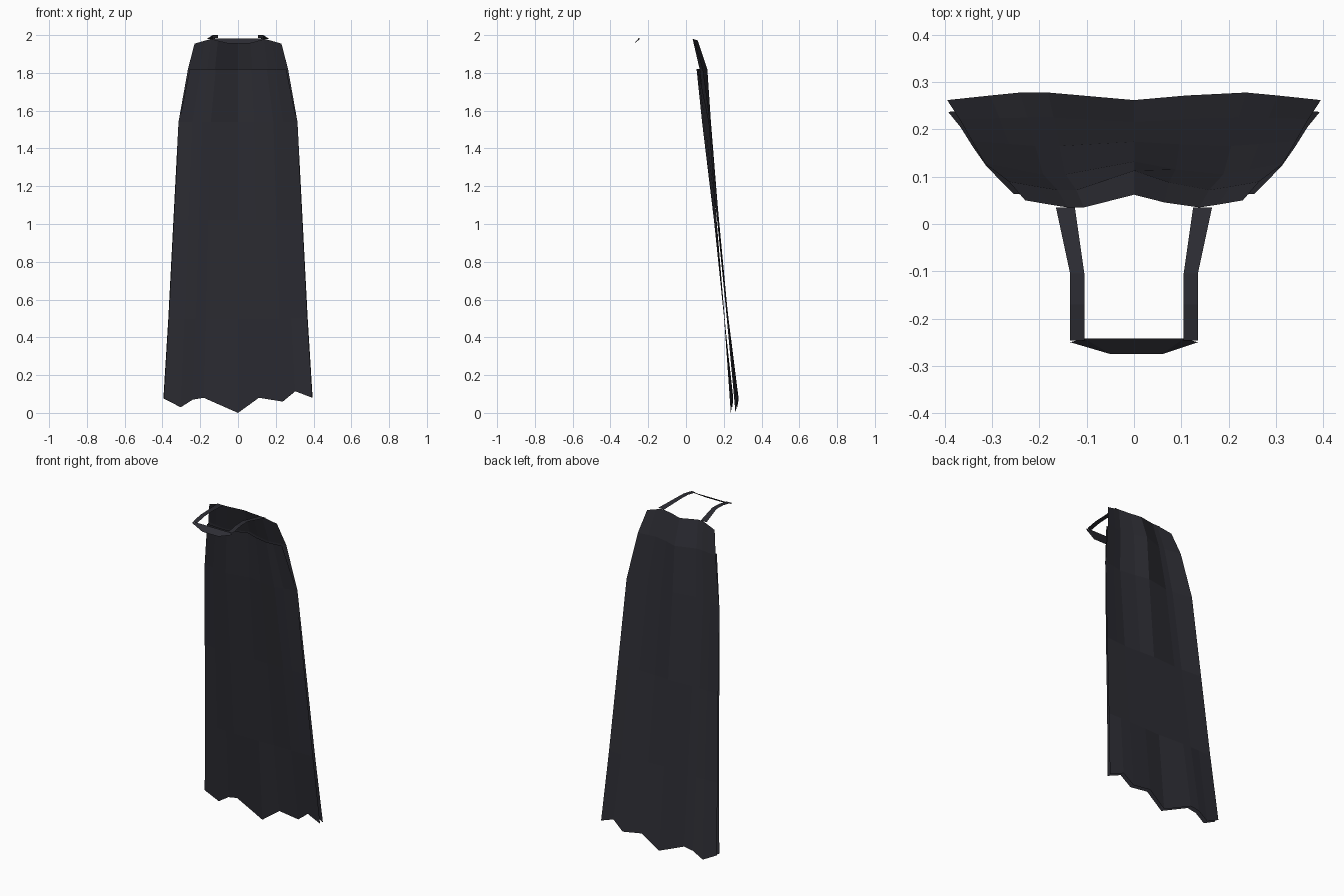
import bpy

# One dark cloth colour
cloth = bpy.data.materials.new("dark charcoal cloth")
cloth.diffuse_color = (0.026, 0.026, 0.034, 1)


def make(name, verts, faces):
    mesh = bpy.data.meshes.new(name)
    mesh.from_pydata(verts, [], faces)
    mesh.materials.append(cloth)
    mesh.update()
    obj = bpy.data.objects.new(name, mesh)
    bpy.context.collection.objects.link(obj)
    return obj


def grid_faces(rows, cols):
    return [(r * cols + c, r * cols + c + 1, (r + 1) * cols + c + 1, (r + 1) * cols + c)
            for r in range(rows - 1) for c in range(cols - 1)]


# Fold columns as fractions of the half width, and the ragged hem heights
COLS = [-1, -0.77, -0.61, -0.46, 0, 0.28, 0.6, 0.77, 1]
HEM = [0.077, 0.03, 0.07, 0.08, 0.0, 0.08, 0.06, 0.115, 0.08]


def fold(f, centre, valley, edge):
    """Depth across the cloth: centre, then fold valley, then side edge."""
    f = abs(f)
    if f < 0.46:
        return centre + (valley - centre) * f / 0.46
    if f <= 0.62:
        return valley
    return valley + (edge - valley) * (f - 0.62) / 0.38


def sheet(name, rows):
    verts = []
    for z, half, centre, valley, edge in rows:
        for f, hem in zip(COLS, HEM):
            height = hem if z == 0 else z
            if z > 1.9:  # neckline dips at the middle and the shoulders
                height = fold(f, 1.972, 1.98, 1.955)
            verts.append((f * half, fold(f, centre, valley, edge), height))
    return make(name, verts, grid_faces(len(rows), len(COLS)))


# Rows: height, half width, depth at centre, valley and edge
sheet("cape_outer", [
    (1.97, 0.230, 0.062, 0.035, 0.050),
    (1.82, 0.265, 0.113, 0.072, 0.090),
    (1.54, 0.315, 0.132, 0.105, 0.128),
    (1.02, 0.342, 0.174, 0.165, 0.175),
    (0.50, 0.369, 0.216, 0.225, 0.222),
    (0, 0.395, 0.262, 0.278, 0.262)])
sheet("cape_lining", [
    (1.82, 0.255, 0.098, 0.056, 0.064),
    (1.54, 0.312, 0.112, 0.085, 0.122),
    (1.02, 0.340, 0.157, 0.148, 0.162),
    (0.50, 0.367, 0.202, 0.203, 0.205),
    (0, 0.393, 0.237, 0.250, 0.237)])

# Shoulder straps: inner x, outer x, y, z
STRAP = [(0.125, 0.165, 0.035, 1.980), (0.105, 0.135, -0.105, 2.0),
         (0.105, 0.135, -0.17, 1.998), (0.105, 0.135, -0.246, 1.984)]
for side, label in ((-1, "left"), (1, "right")):
    verts = [(side * x, y, z) for a, b, y, z in STRAP for x in (a, b)]
    make(label + "_strap", verts, grid_faces(len(STRAP), 2))

# Chest band joining the straps
upper = [(-0.135, -0.25, 1.984), (-0.105, -0.242, 1.982), (0.105, -0.242, 1.982),
         (0.135, -0.25, 1.984)]
lower = [(-0.135, -0.25, 1.975), (-0.05, -0.275, 1.955), (0.06, -0.275, 1.955),
         (0.135, -0.25, 1.975)]
make("chest_band", upper + lower, grid_faces(2, 4))
